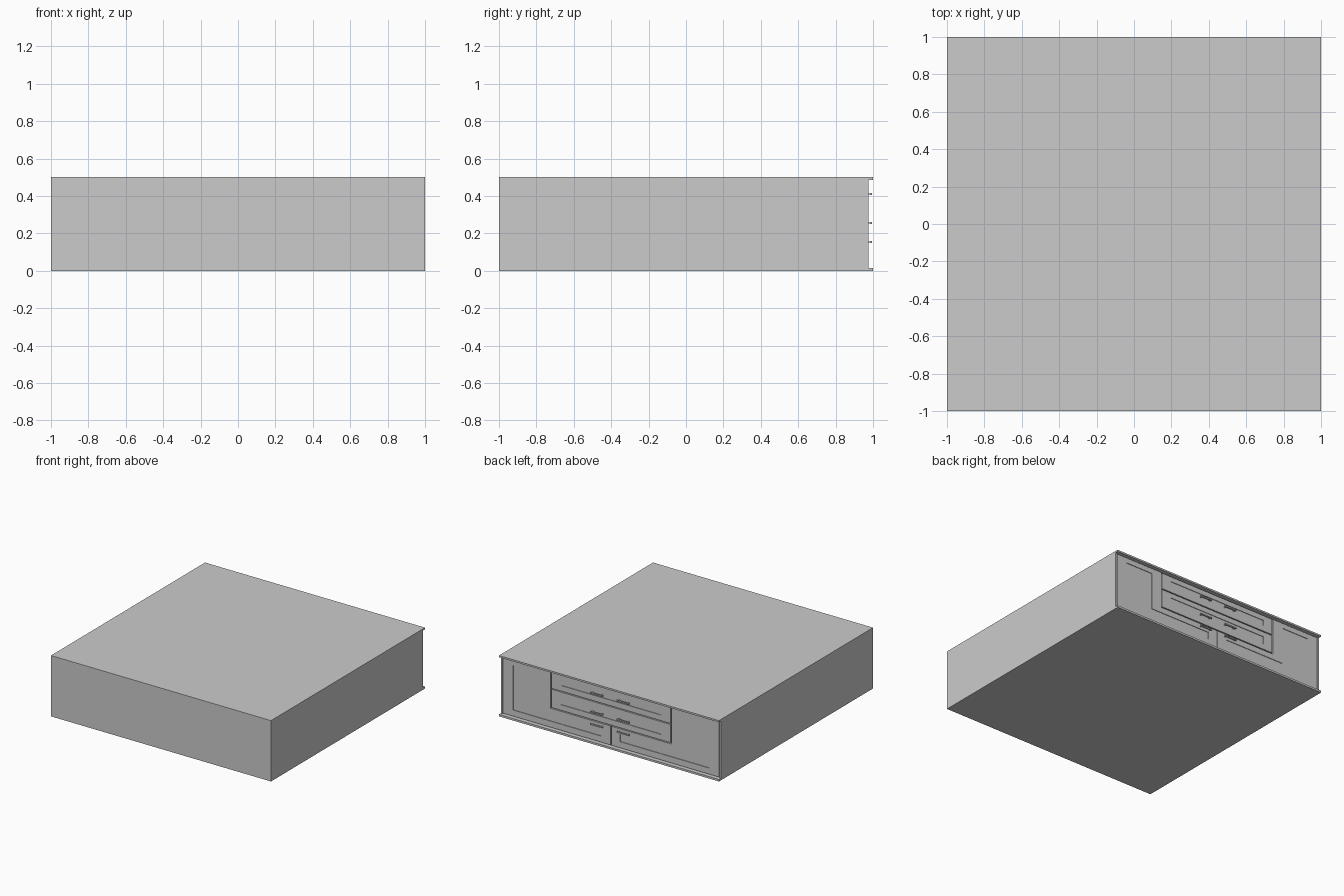
import bpy, bmesh

if "Cube" in bpy.data.objects:
    bpy.data.objects.remove(bpy.data.objects["Cube"])

FACE_Y = 0.975     # front plane of the drawers (they face +y)
CARCASS_Y = 0.955  # plane seen through the gaps
RECESS = 0.005     # depth of the sunk panel in each drawer front


def box(name, x0, x1, y0, y1, z0, z1):
    bm = bmesh.new()
    bmesh.ops.create_cube(bm, size=1)
    for v in bm.verts:
        v.co = ((x0 + x1) / 2 + v.co.x * (x1 - x0),
                (y0 + y1) / 2 + v.co.y * (y1 - y0),
                (z0 + z1) / 2 + v.co.z * (z1 - z0))
    return finish(name, bm)


def finish(name, bm):
    bmesh.ops.recalc_face_normals(bm, faces=bm.faces)
    me = bpy.data.meshes.new(name)
    bm.to_mesh(me)
    bm.free()
    ob = bpy.data.objects.new(name, me)
    bpy.context.collection.objects.link(ob)
    return ob


def panel_front(name, outer, inner, side=1):
    """Drawer front: outline in (x, z) with a sunk panel; side=-1 mirrors it."""
    bm = bmesh.new()
    loops = [[bm.verts.new((side * x, y, z)) for x, z in pts]
             for pts, y in ((outer, CARCASS_Y - 0.002), (outer, FACE_Y),
                            (inner, FACE_Y), (inner, FACE_Y - RECESS))]
    n = len(outer)
    for a, b in zip(loops, loops[1:]):
        for i in range(n):
            j = (i + 1) % n
            bm.faces.new((a[i], a[j], b[j], b[i]))
    bm.faces.new(loops[0])
    bm.faces.new(loops[-1])
    return finish(name, bm)


def rect(x0, x1, z0, z1):
    return [(x0, z0), (x1, z0), (x1, z1), (x0, z1)]


def ell(x0, x1, xs, z0, zs, z1):
    return [(x0, z0), (x1, z0), (x1, z1), (xs, z1), (xs, zs), (x0, zs)]


# Carcass: top and bottom boards overhang the drawer side
box("top_board", -1, 1, -1, 1, 0.486, 0.5)
box("bottom_board", -1, 1, -1, 1, 0, 0.016)
box("carcass", -0.985, 0.985, -0.985, CARCASS_Y, 0.016, 0.486)
box("back_board", -1, 1, -1, -0.985, 0.016, 0.486)
for s, label in ((-1, "left"), (1, "right")):
    box(label + "_side_board", min(s, s * 0.985), max(s, s * 0.985),
        -0.985, FACE_Y, 0.016, 0.486)

# Two wide drawers in the middle
GAP = 0.004
for label, z0, z1 in (("upper", 0.34, 0.482), ("middle", 0.182, 0.34)):
    panel_front(label + "_drawer_front",
                rect(-0.545 + GAP, 0.545 - GAP, z0 + GAP, z1 - GAP),
                rect(-0.455, 0.455, z0 + 0.05, z1 - 0.045))

# L-shaped fronts wrapping the sides and the bottom
for s, label in ((-1, "left"), (1, "right")):
    panel_front(label + "_corner_front",
                ell(GAP, 0.981, 0.545 + GAP, 0.022, 0.182 - GAP, 0.48),
                ell(0.085, 0.89, 0.64, 0.072, 0.132, 0.438), s)

# Bar handles, a pair on each row
for s, label in ((-1, "left"), (1, "right")):
    for row, z in (("upper", 0.411), ("middle", 0.256), ("lower", 0.154)):
        c = s * 0.12
        name = f"{label}_{row}_handle"
        box(name, c - 0.055, c + 0.055, 0.985, 0.994, z - 0.005, z + 0.005)
        for k in (-1, 1):
            p = c + k * 0.042
            box(name + "_post", p - 0.005, p + 0.005, FACE_Y - RECESS, 0.986,
                z - 0.003, z + 0.003)
